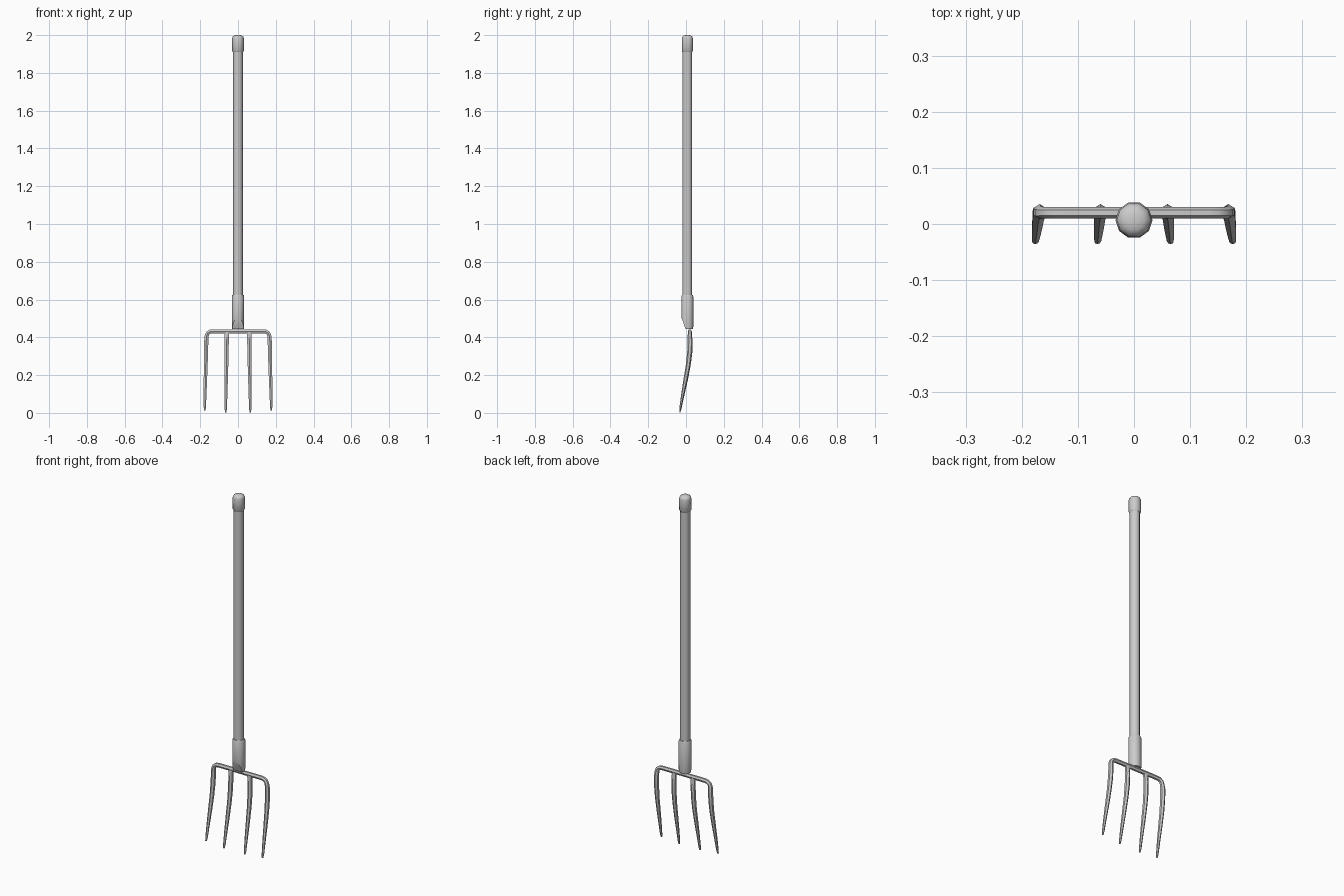
import bpy, bmesh, math
from mathutils import Vector

if "Cube" in bpy.data.objects:
    bpy.data.objects.remove(bpy.data.objects["Cube"])

CY = 0.007  # handle axis in y


def finish(name, bm, angle=40):
    bmesh.ops.recalc_face_normals(bm, faces=bm.faces)
    me = bpy.data.meshes.new(name)
    bm.to_mesh(me)
    bm.free()
    ob = bpy.data.objects.new(name, me)
    bpy.context.collection.objects.link(ob)
    bpy.ops.object.select_all(action='DESELECT')
    ob.select_set(True)
    bpy.context.view_layer.objects.active = ob
    bpy.ops.object.shade_smooth_by_angle(angle=math.radians(angle))
    return ob


def skin(bm, rings):
    loops = [[bm.verts.new(p) for p in r] for r in rings]
    n = len(loops[0])
    for a, b in zip(loops, loops[1:]):
        for i in range(n):
            j = (i + 1) % n
            bm.faces.new((a[i], a[j], b[j], b[i]))
    bm.faces.new(loops[0])
    bm.faces.new(loops[-1])


def turned(profile, n=10):
    """Stack of n-sided rings around the handle axis from (radius, z)."""
    bm = bmesh.new()
    skin(bm, [[(r * math.cos(2 * math.pi * i / n), CY + r * math.sin(2 * math.pi * i / n), z)
               for i in range(n)] for r, z in profile])
    return bm


def sweep(bm, path):
    """Hexagonal section along (x, y, z, half width, half depth)."""
    pts = [Vector(p[:3]) for p in path]
    rings = []
    for k, p in enumerate(path):
        t = (pts[min(k + 1, len(pts) - 1)] - pts[max(k - 1, 0)]).normalized()
        y = Vector((0, 1, 0))
        d = (y - t * y.dot(t)).normalized()
        s = t.cross(d)
        rings.append([pts[k] + s * p[3] * math.sin(a) / 0.866 + d * p[4] * math.cos(a)
                      for a in [math.pi * i / 3 for i in range(6)]])
    skin(bm, rings)


# wooden shaft
finish("shaft", turned([(0.026, 0.55), (0.026, 1.95)]))

# rounded end cap
finish("end_cap", turned([(0.027, 1.91), (0.031, 1.916), (0.031, 1.982), (0.028, 1.992),
                          (0.019, 1.998), (0.008, 2.0)]))

# socket, with the lower front sliced off at a slant
bm = turned([(0.031, 0.443), (0.033, 0.455), (0.033, 0.617), (0.030, 0.624), (0.025, 0.624)])
cut = bmesh.ops.bisect_plane(bm, geom=bm.verts[:] + bm.edges[:] + bm.faces[:],
                             plane_co=(0, CY - 0.032, 0.508),
                             plane_no=(0, -0.06, -0.021), clear_outer=True)
bmesh.ops.holes_fill(bm, edges=[e for e in bm.edges if e.is_boundary])
finish("socket", bm)

# shared tine curve: z, y, half width, half depth
tine = [(0.38, 0.022, 0.011, 0.0135), (0.32, 0.020, 0.011, 0.0135), (0.25, 0.012, 0.010, 0.0125),
        (0.17, -0.002, 0.009, 0.011), (0.09, -0.017, 0.0075, 0.008), (0.02, -0.029, 0.006, 0.005),
        (0.0, -0.033, 0.004, 0.003)]


def side(x0, x1, lift):
    return [(x0 + (x1 - x0) * (0.43 - z) / 0.43, y, z + lift * (0.43 - z) / 0.43, w, d)
            for z, y, w, d in tine]


# crossbar bending down into the outer tines
bend = [(0.130, 0.020, 0.432, 0.0105, 0.0105), (0.148, 0.020, 0.430, 0.0105, 0.0105),
        (0.160, 0.020, 0.422, 0.0105, 0.0105), (0.166, 0.020, 0.408, 0.0105, 0.011)]
half = bend + side(0.167, 0.176, 0.014)
bm = bmesh.new()
sweep(bm, [(-p[0],) + p[1:] for p in reversed(half)] + half)
finish("crossbar_and_outer_tines", bm)

# inner tines, flared where they meet the crossbar
for name, s in (("left_inner_tine", -1), ("right_inner_tine", 1)):
    bm = bmesh.new()
    sweep(bm, [(s * 0.059, 0.020, 0.432, 0.018, 0.009), (s * 0.059, 0.020, 0.418, 0.012, 0.010)]
          + [(s * p[0],) + p[1:] for p in side(0.059, 0.065, 0.003)])
    finish(name, bm)
